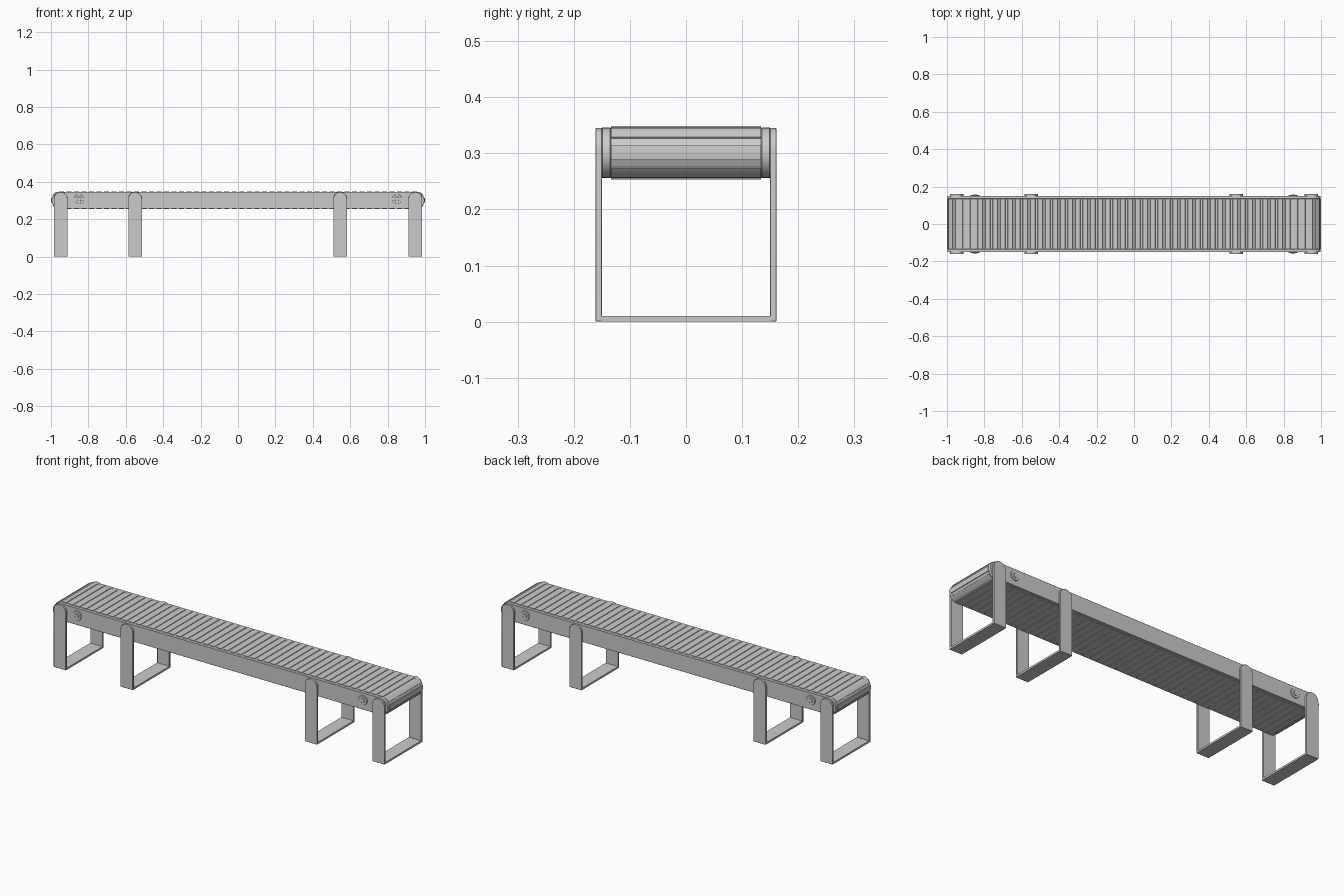
import bpy, bmesh, math

if "Cube" in bpy.data.objects:
    bpy.data.objects.remove(bpy.data.objects["Cube"])

ZC = 0.301          # height of the belt axis
XC = 0.952          # roller centre, left and right


def extrude_xz(name, pts, y0, y1, bevel=0.0):
    """Solid made by sweeping an x-z outline along y."""
    bm = bmesh.new()
    a = [bm.verts.new((x, y0, z)) for x, z in pts]
    b = [bm.verts.new((x, y1, z)) for x, z in pts]
    n = len(pts)
    bm.faces.new(a)
    bm.faces.new(b[::-1])
    for i in range(n):
        bm.faces.new((a[i], b[i], b[(i + 1) % n], a[(i + 1) % n]))
    return finish(name, bm, bevel)


def finish(name, bm, bevel=0.0):
    bmesh.ops.recalc_face_normals(bm, faces=bm.faces)
    me = bpy.data.meshes.new(name)
    bm.to_mesh(me)
    bm.free()
    ob = bpy.data.objects.new(name, me)
    bpy.context.collection.objects.link(ob)
    if bevel:
        m = ob.modifiers.new("bevel", 'BEVEL')
        m.width, m.segments, m.limit_method = bevel, 1, 'ANGLE'
    bpy.context.view_layer.objects.active = ob
    ob.select_set(True)
    bpy.ops.object.shade_smooth_by_angle(angle=math.radians(25))
    ob.select_set(False)
    return ob


def arc(cx, cz, r, a0, a1, n):
    return [(cx + r * math.cos(math.radians(a0 + (a1 - a0) * i / n)),
             cz + r * math.sin(math.radians(a0 + (a1 - a0) * i / n))) for i in range(n + 1)]


# Side rails: long bars with round ends
rail = arc(XC, ZC, 0.045, -90, 90, 16) + arc(-XC, ZC, 0.045, 90, 270, 16)
for side, label in ((-1, "front"), (1, "back")):
    extrude_xz(label + "_rail", rail, side * 0.134, side * 0.15, 0.001)

# Slatted belt: loop outline with raised slats
R = 0.045
HALF = math.pi * R
TOTAL = 4 * XC + 2 * HALF


def loop_point(s, lift):
    s %= TOTAL
    r = R + lift
    flip = 1
    if s >= TOTAL / 2:
        s -= TOTAL / 2
        flip = -1
    if s < HALF:
        t = s / R - math.pi / 2
        x, z = XC + r * math.cos(t), r * math.sin(t)
    else:
        x, z = XC - (s - HALF), r
    return flip * x, ZC + flip * z


COUNT = 102
pitch = TOTAL / COUNT
outline = []
for i in range(COUNT):
    s = HALF / 2 + i * pitch
    for ds, lift in ((-0.0135, 0), (-0.0125, 0.003), (0, 0.003), (0.0125, 0.003), (0.0135, 0)):
        outline.append(loop_point(s + ds, lift))
extrude_xz("slatted_belt", outline, -0.134, 0.134)

# U-shaped leg frames with round-topped uprights and a floor bar
W = 0.0365
for k, x in enumerate((-0.948, -0.55, 0.546, 0.948)):
    upright = [(x - W, 0), (x + W, 0)] + arc(x, 0.345 - W, W, 0, 180, 16)
    for side, label in ((-1, "front"), (1, "back")):
        extrude_xz(f"{label}_leg_{k + 1}", upright, side * 0.15, side * 0.161, 0.001)
    bar = [(x - W, 0), (x + W, 0), (x + W, 0.01), (x - W, 0.01)]
    extrude_xz(f"floor_bar_{k + 1}", bar, -0.151, 0.151)

# Round bolts near each end, with a smaller centre cap
for x in (-0.85, 0.85):
    for side, label in ((-1, "front"), (1, "back")):
        tag = label + ("_left" if x < 0 else "_right")
        extrude_xz(tag + "_bolt", arc(x, 0.308, 0.025, 0, 345, 23), side * 0.149, side * 0.154, 0.001)
        extrude_xz(tag + "_bolt_cap", arc(x, 0.308, 0.012, 0, 337.5, 15), side * 0.153, side * 0.157, 0.001)
